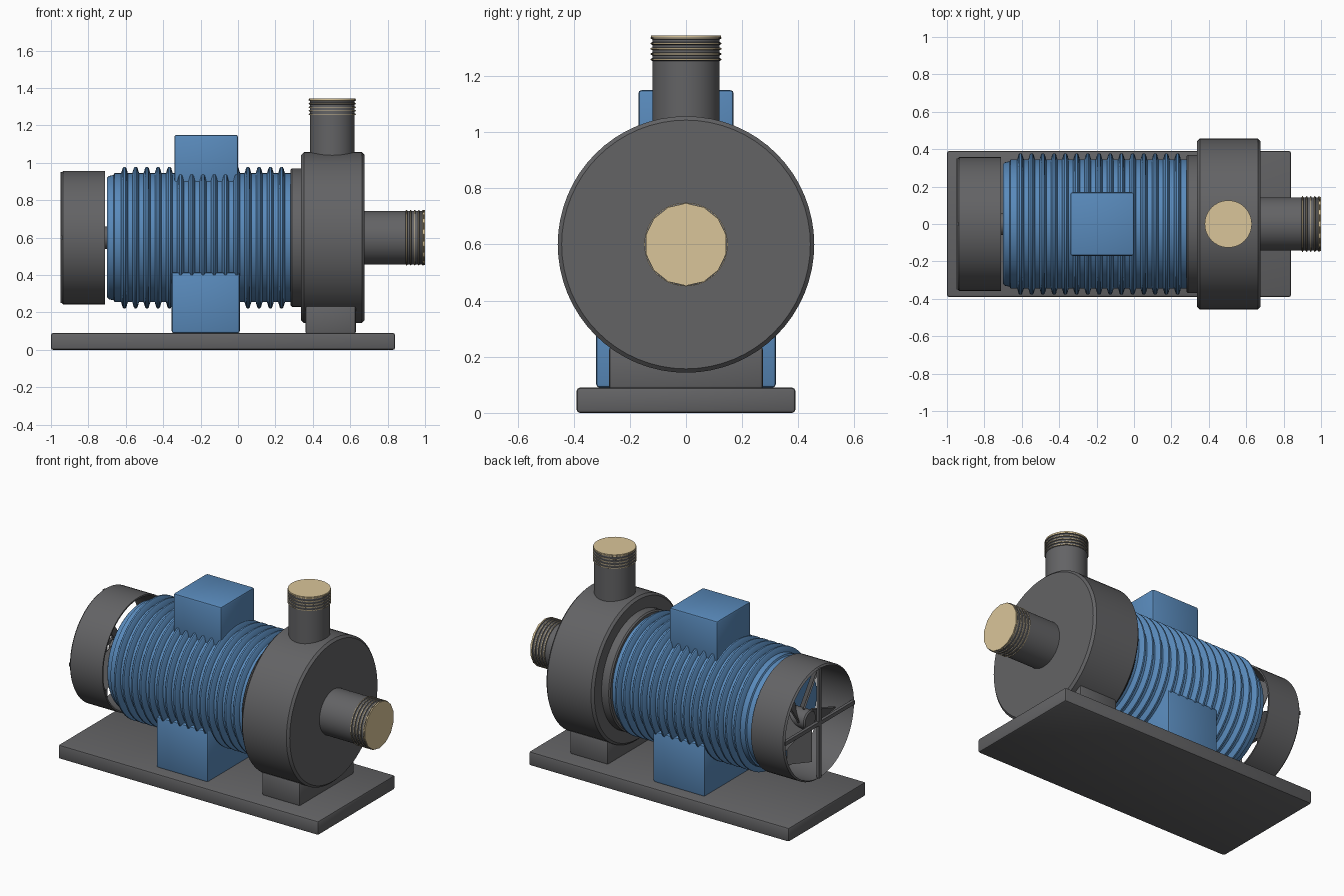
import bpy, bmesh, math
from mathutils import Matrix

if "Cube" in bpy.data.objects:
    bpy.data.objects.remove(bpy.data.objects["Cube"], do_unlink=True)


def material(name, rgb):
    m = bpy.data.materials.new(name)
    m.use_nodes = True
    m.diffuse_color = (*rgb, 1)
    m.node_tree.nodes["Principled BSDF"].inputs["Base Color"].default_value = (*rgb, 1)
    return m


GREY = material("cast grey", (0.125, 0.125, 0.13))
BLUE = material("motor blue", (0.1, 0.255, 0.5))
GOLD = material("brass", (0.7, 0.56, 0.32))
AXIS_Z = 0.6
ALONG_X = Matrix.Translation((0, 0, AXIS_Z)) @ Matrix.Rotation(math.pi / 2, 4, "Y")


def finish(name, bm, mat, matrix=Matrix()):
    bmesh.ops.recalc_face_normals(bm, faces=bm.faces)
    bm.transform(matrix)
    mesh = bpy.data.meshes.new(name)
    bm.to_mesh(mesh)
    bm.free()
    mesh.materials.append(mat)
    ob = bpy.data.objects.new(name, mesh)
    bpy.context.collection.objects.link(ob)
    bpy.ops.object.select_all(action="DESELECT")
    ob.select_set(True)
    bpy.context.view_layer.objects.active = ob
    bpy.ops.object.shade_smooth_by_angle(angle=math.radians(32))
    return ob


def lathe(name, profile, mat, matrix=ALONG_X, sides=64, closed=False):
    """Turn (radius, height) points round z; open profiles get end caps."""
    bm = bmesh.new()
    rings = []
    for r, h in profile:
        rings.append([bm.verts.new((r * math.cos(a), r * math.sin(a), h))
                      for a in (2 * math.pi * i / sides for i in range(sides))])
    pairs = list(zip(rings, rings[1:]))
    if closed:
        pairs.append((rings[-1], rings[0]))
    else:
        bm.faces.new(rings[0])
        bm.faces.new(rings[-1])
    for a, b in pairs:
        for i in range(sides):
            j = (i + 1) % sides
            bm.faces.new((a[i], a[j], b[j], b[i]))
    return finish(name, bm, mat, matrix)


def drum(name, r, lo, hi, bevel, mat, matrix=ALONG_X):
    return lathe(name, [(r - bevel, lo), (r, lo + bevel), (r, hi - bevel), (r - bevel, hi)], mat, matrix)


def block(name, lo, hi, mat, bevel=0.012):
    bm = bmesh.new()
    bmesh.ops.create_cube(bm, size=1)
    for v in bm.verts:
        v.co = [(a + b) / 2 + c * (b - a) for a, b, c in zip(lo, hi, v.co)]
    if bevel:
        bmesh.ops.bevel(bm, geom=bm.edges[:], offset=bevel, segments=2, profile=0.5, affect="EDGES")
    return finish(name, bm, mat)


# Base and supports
block("base_plate", (-1, -0.39, 0), (0.84, 0.39, 0.09), GREY)
block("motor_foot", (-0.355, -0.32, 0.09), (0.01, 0.32, 0.415), BLUE)
block("pump_foot", (0.36, -0.275, 0.085), (0.63, 0.275, 0.235), GREY)
block("terminal_box", (-0.34, -0.17, 0.86), (0, 0.17, 1.15), BLUE)

# Finned motor housing
housing = [(0.32, -0.7), (0.33, -0.69), (0.335, -0.665), (0.345, -0.66)]
for i in range(15):
    x = -0.607 + 0.06 * i
    housing += [(0.345, x - 0.018), (0.372, x - 0.01), (0.378, x - 0.005),
                (0.378, x + 0.005), (0.372, x + 0.01), (0.345, x + 0.018)]
housing += [(0.345, 0.29)]
lathe("motor_housing", housing, BLUE)

# Fan cowl, open at both ends
lathe("fan_cowl", [(0.347, -0.945), (0.357, -0.935), (0.357, -0.71), (0.347, -0.71)], GREY, closed=True)
block("grille_upright", (-0.95, -0.012, 0.25), (-0.93, 0.012, 0.95), GREY, 0)
block("grille_crossbar", (-0.95, -0.35, 0.588), (-0.93, 0.35, 0.612), GREY, 0)

# Fan on the motor shaft
drum("fan_hub", 0.06, -0.88, -0.69, 0.008, GREY)
bm = bmesh.new()
for i in range(5):
    blade = bmesh.ops.create_cube(bm, size=1)["verts"]
    bmesh.ops.scale(bm, vec=(0.25, 0.15, 0.01), verts=blade)
    bmesh.ops.rotate(bm, matrix=Matrix.Rotation(math.radians(40), 3, "X"), verts=blade)
    bmesh.ops.translate(bm, vec=(0.17, 0, -0.8), verts=blade)
    bmesh.ops.rotate(bm, matrix=Matrix.Rotation(math.tau * i / 5, 3, "Z"), verts=blade)
finish("fan_blades", bm, GREY, ALONG_X)

# Pump casing
drum("motor_flange", 0.37, 0.28, 0.36, 0.008, GREY)
drum("pump_casing", 0.457, 0.338, 0.676, 0.014, GREY)


# Pipes with threaded ends
def pipe(name, r, start, end, thread, matrix, cap_sides):
    lathe(name + "_pipe", [(r - 0.004, start), (r - 0.004, end - 0.006)], GREY, matrix)
    pitch = (end - thread) / 5
    for i in range(5):
        h = thread + pitch * (i + 0.5)
        lathe(f"{name}_thread_{i + 1}", [(r - 0.008, h - 0.007), (r, h - 0.003), (r, h + 0.003),
                                         (r - 0.008, h + 0.007)], GREY, matrix, closed=True)
        lathe(f"{name}_thread_edge_{i + 1}", [(r - 0.005, h - 0.002), (r + 0.002, h - 0.002),
                                              (r + 0.002, h + 0.002), (r - 0.005, h + 0.002)],
              GOLD, matrix, closed=True)
    lathe(name + "_end", [(r, end - 0.007), (r, end)], GOLD, matrix, cap_sides)


pipe("inlet", 0.147, 0.65, 1.0, 0.89, ALONG_X, 14)
pipe("outlet", 0.124, 1.0, 1.345, 1.25, Matrix.Translation((0.504, 0, 0)), 32)
